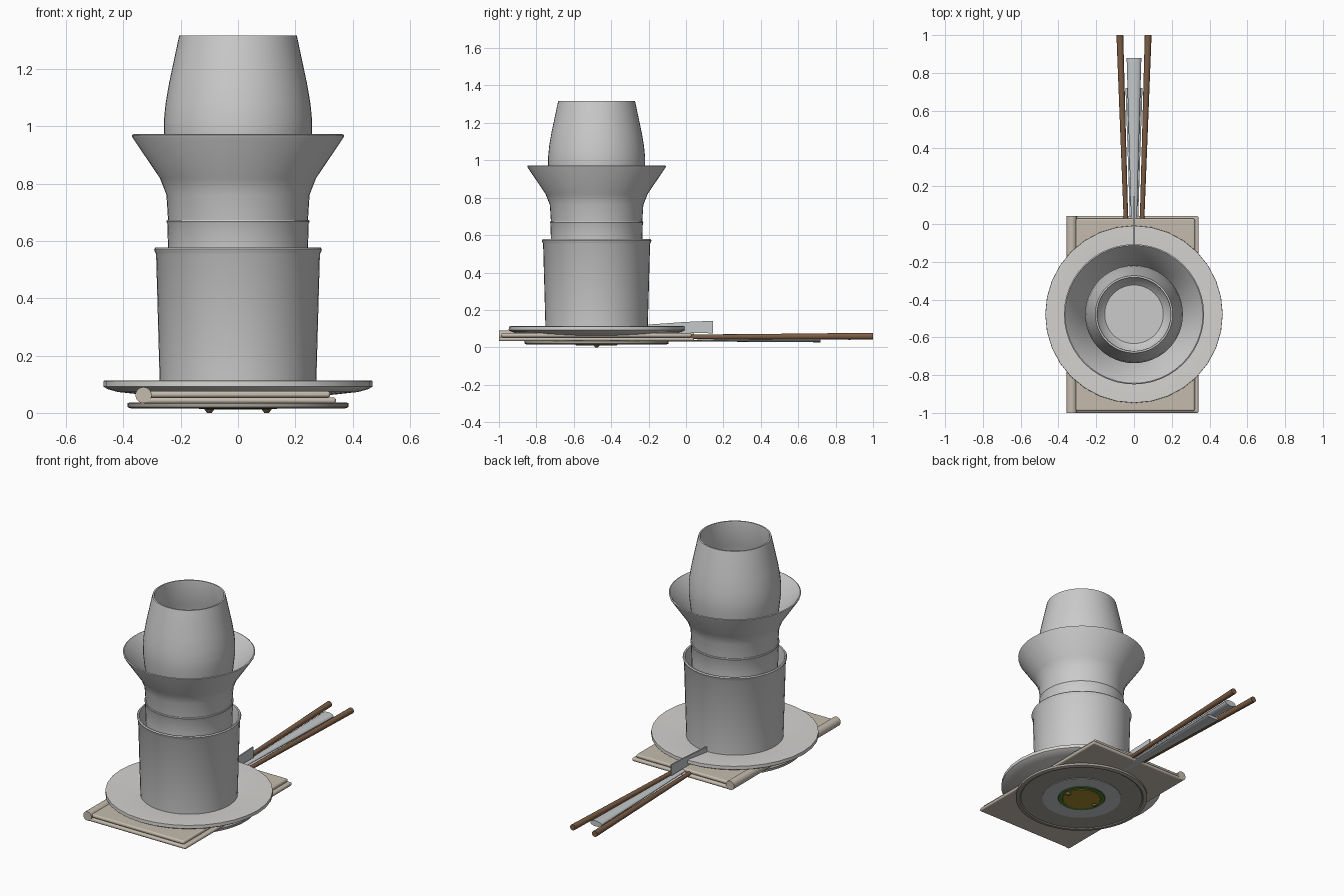
import bpy, bmesh, math
from mathutils import Vector, Matrix

if "Cube" in bpy.data.objects:
    bpy.data.objects.remove(bpy.data.objects["Cube"])

CY = -0.478  # y of the dish stack axis


def material(name, rgb):
    m = bpy.data.materials.new(name)
    m.diffuse_color = (*rgb, 1)
    m.use_nodes = True
    m.node_tree.nodes["Principled BSDF"].inputs["Base Color"].default_value = m.diffuse_color
    return m


CERAMIC = material("ceramic", (0.66, 0.69, 0.69))
PLATE = material("plate_grey", (0.66, 0.65, 0.63))
LINEN = material("linen", (0.56, 0.50, 0.42))
BASE = material("base_brown", (0.38, 0.35, 0.31))
WOOD = material("wood", (0.20, 0.11, 0.06))
STEEL = material("steel", (0.55, 0.58, 0.59))
GREEN = material("green", (0.08, 0.22, 0.04))
YELLOW = material("yellow", (0.38, 0.26, 0.03))


def finish(name, bm, mat, bevel=0, segments=3):
    bmesh.ops.recalc_face_normals(bm, faces=bm.faces)
    me = bpy.data.meshes.new(name)
    bm.to_mesh(me)
    bm.free()
    me.materials.append(mat)
    ob = bpy.data.objects.new(name, me)
    bpy.context.collection.objects.link(ob)
    if bevel:
        b = ob.modifiers.new("Bevel", "BEVEL")
        b.width, b.segments = bevel, segments
    bpy.ops.object.select_all(action="DESELECT")
    ob.select_set(True)
    bpy.context.view_layer.objects.active = ob
    bpy.ops.object.shade_smooth_by_angle(angle=math.radians(35))
    return ob


def lathe(name, profile, mat, sides=48):
    """Turn an (r, z) profile around the stack axis."""
    bm = bmesh.new()
    vs = [bm.verts.new((r, CY, z)) for r, z in profile]
    es = [bm.edges.new(p) for p in zip(vs, vs[1:])]
    bmesh.ops.spin(bm, geom=vs + es, cent=(0, CY, 0), axis=(0, 0, 1),
                   angle=math.tau, steps=sides, use_duplicate=False)
    bmesh.ops.remove_doubles(bm, verts=bm.verts, dist=1e-4)
    return finish(name, bm, mat)


def rod(name, p0, p1, r0, r1, mat, flat=1, sides=16):
    """Tapered rod between two points, optionally flattened in height."""
    p0, p1 = Vector(p0), Vector(p1)
    d = p1 - p0
    turn = d.to_track_quat("Z", "Y").to_matrix().to_4x4()
    if abs((turn @ Vector((0, 1, 0))).z) < 0.7:
        squash = Matrix.Diagonal((flat, 1, 1, 1))
    else:
        squash = Matrix.Diagonal((1, flat, 1, 1))
    bm = bmesh.new()
    bmesh.ops.create_cone(bm, cap_ends=True, segments=sides, radius1=r0, radius2=r1,
                          depth=d.length,
                          matrix=Matrix.Translation((p0 + p1) / 2) @ turn @ squash)
    return finish(name, bm, mat)


def slab(name, lo, hi, mat, bevel):
    bm = bmesh.new()
    lo, hi = Vector(lo), Vector(hi)
    bmesh.ops.create_cube(bm, size=1, matrix=Matrix.Translation((lo + hi) / 2)
                          @ Matrix.Diagonal((*(hi - lo), 1)))
    return finish(name, bm, mat, bevel)


# Folded napkin: two rounded layers and a rolled left edge
slab("napkin_lower", (-0.335, -1, 0.033), (0.342, 0.042, 0.054), LINEN, 0.009)
slab("napkin_upper", (-0.335, -0.99, 0.054), (0.322, 0.03, 0.076), LINEN, 0.009)
rod("napkin_roll", (-0.33, -1, 0.062), (-0.33, 0.042, 0.062), 0.028, 0.028, LINEN, sides=24)

# Base saucer and coloured discs underneath
lathe("base_saucer", [(0, 0.036), (0.375, 0.037), (0.385, 0.034), (0.385, 0.02),
                      (0.375, 0.016), (0.362, 0.016), (0.355, 0.021), (0, 0.021)], BASE)
lathe("base_inlay", [(0, 0.022), (0.23, 0.022), (0.23, 0.018), (0, 0.018)], STEEL)
lathe("green_disc", [(0, 0.02), (0.14, 0.02), (0.135, 0.014), (0, 0.014)], GREEN)
lathe("yellow_disc", [(0, 0.016), (0.115, 0.016), (0.11, 0.011), (0, 0.011)], YELLOW)
for side, s in (("left", -1), ("right", 1)):
    rod("small_foot_" + side, (s * 0.1, CY, 0.0), (s * 0.1, CY, 0.016), 0.008, 0.02, WOOD)

# Large dinner plate
lathe("dinner_plate", [(0, 0.088), (0.28, 0.09), (0.46, 0.113), (0.469, 0.112),
                       (0.47, 0.092), (0.455, 0.083), (0.42, 0.073), (0.3, 0.06),
                       (0.25, 0.045), (0, 0.045)], PLATE, 32)

# Outer mug with rolled rim
lathe("outer_cup", [(0, 0.1), (0.262, 0.1), (0.277, 0.565), (0.28, 0.577), (0.288, 0.578),
                    (0.293, 0.572), (0.29, 0.562), (0.286, 0.555), (0.273, 0.088),
                    (0, 0.088)], CERAMIC)

# Inner cup
lathe("inner_cup", [(0, 0.125), (0.215, 0.125), (0.236, 0.668), (0.24, 0.674), (0.248, 0.673),
                    (0.25, 0.668), (0.247, 0.662), (0.244, 0.57), (0.23, 0.112),
                    (0, 0.112)], CERAMIC)

# Flared bowl
lathe("flared_bowl", [(0, 0.515), (0.2, 0.515), (0.228, 0.67), (0.24, 0.765), (0.263, 0.823),
                      (0.36, 0.968), (0.365, 0.973), (0.371, 0.97), (0.369, 0.962),
                      (0.273, 0.82), (0.25, 0.762), (0.244, 0.67), (0.213, 0.5),
                      (0, 0.5)], CERAMIC)

# Stemless glass
outer = [(0, 0.67), (0.165, 0.67), (0.2, 0.71), (0.23, 0.79), (0.248, 0.87), (0.259, 0.97),
         (0.259, 1.02), (0.253, 1.08), (0.241, 1.15), (0.207, 1.31), (0.205, 1.318)]
inner = [(0.196, 1.318), (0.194, 1.31), (0.229, 1.15), (0.241, 1.08), (0.247, 1.02),
         (0.247, 0.97), (0.236, 0.87), (0.217, 0.79), (0.187, 0.72), (0.155, 0.69), (0, 0.69)]
lathe("stemless_glass", outer + inner, CERAMIC)

# Chopsticks
for side, s in (("left", -1), ("right", 1)):
    rod("chopstick_" + side, (s * 0.032, -0.3, 0.054), (s * 0.075, 1, 0.06),
        0.010, 0.018, WOOD)

# Knife: flattened handle and upright blade
rod("knife_handle", (0, -0.02, 0.062), (0, 0.88, 0.058), 0.014, 0.039, STEEL, flat=0.45)
bm = bmesh.new()
f = bm.faces.new([bm.verts.new((-0.004, y, z)) for y, z in
                  ((-0.2, 0.08), (0.145, 0.075), (0.145, 0.142), (0, 0.136), (-0.2, 0.122))])
ext = bmesh.ops.extrude_face_region(bm, geom=[f])["geom"]
bmesh.ops.translate(bm, vec=(0.008, 0, 0), verts=[v for v in ext if isinstance(v, bmesh.types.BMVert)])
finish("knife_blade", bm, STEEL)

# Thin second handle below the knife
rod("fork_handle", (0, -0.1, 0.036), (0, 0.72, 0.036), 0.018, 0.045, STEEL, flat=0.2)
